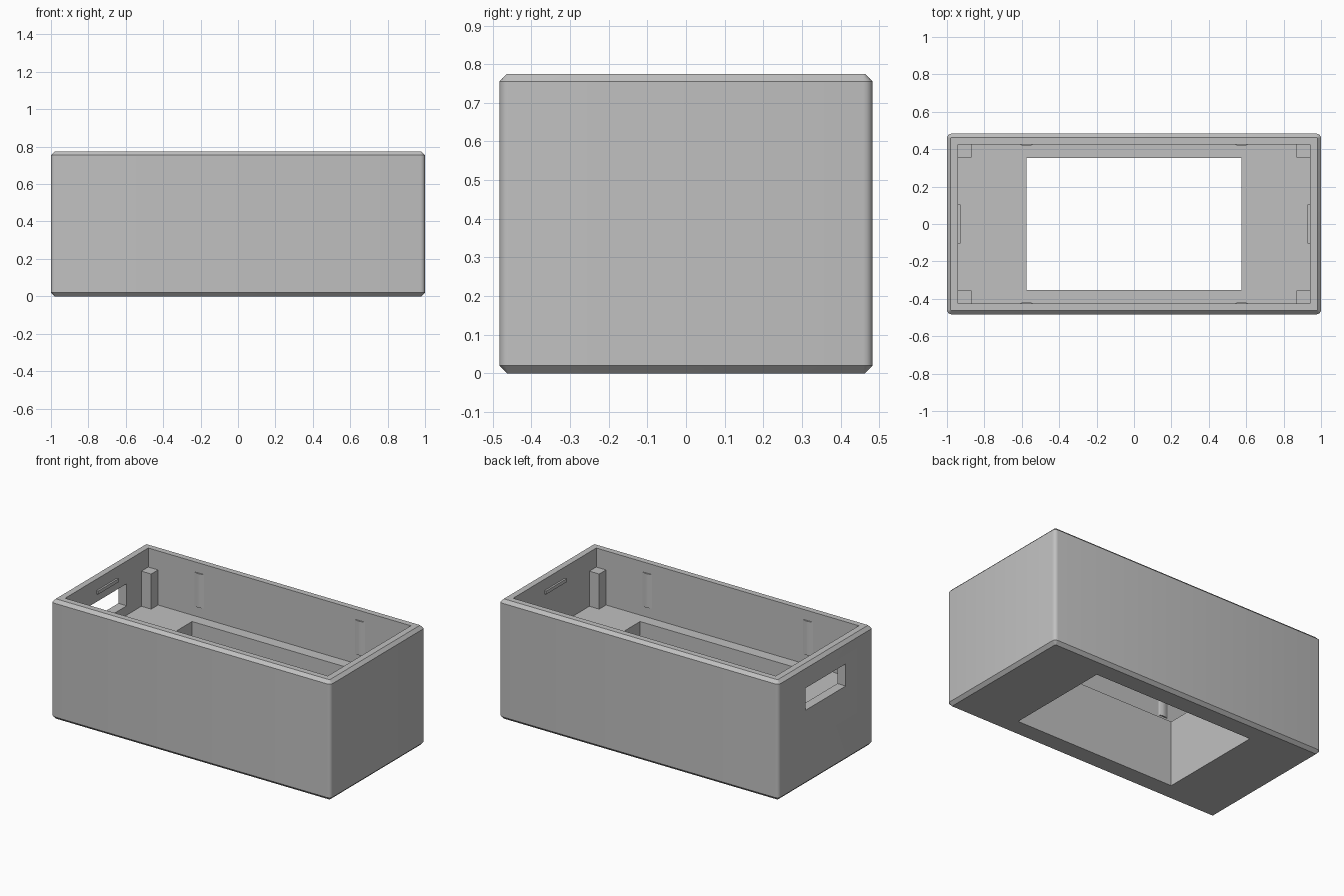
import bpy, bmesh, math
from mathutils import Vector

if "Cube" in bpy.data.objects:
    bpy.data.objects.remove(bpy.data.objects["Cube"])

HX, HY, H = 1.0, 0.483, 0.775      # outer half sizes and height
IX, IY = 0.94, 0.425               # inner half sizes
FLOOR = 0.425                      # top of the thick base
CHAMFER = 0.02

grey = bpy.data.materials.new("plain_grey")
grey.use_nodes = True
colour = (0.53, 0.53, 0.53, 1)
grey.diffuse_color = colour
grey.node_tree.nodes["Principled BSDF"].inputs["Base Color"].default_value = colour


def finish(name, bm):
    bmesh.ops.recalc_face_normals(bm, faces=bm.faces)
    mesh = bpy.data.meshes.new(name)
    bm.to_mesh(mesh)
    bm.free()
    mesh.materials.append(grey)
    ob = bpy.data.objects.new(name, mesh)
    bpy.context.collection.objects.link(ob)
    return ob


def box(name, low, high):
    bm = bmesh.new()
    bmesh.ops.create_cube(bm, size=1)
    low, high = Vector(low), Vector(high)
    for v in bm.verts:
        v.co = (low + high) / 2 + v.co * (high - low)
    return finish(name, bm)


def rounded_ring(bm, hx, hy, r, z, steps=4):
    ring = []
    for quarter, (sx, sy) in enumerate([(1, 1), (-1, 1), (-1, -1), (1, -1)]):
        for i in range(steps + 1):
            a = math.pi / 2 * (quarter + i / steps)
            ring.append(bm.verts.new((sx * (hx - r) + r * math.cos(a),
                                      sy * (hy - r) + r * math.sin(a), z)))
    return ring


def loft(name, rings, bm):
    for a, b in zip(rings, rings[1:]):
        for i in range(len(a)):
            j = (i + 1) % len(a)
            bm.faces.new((a[i], a[j], b[j], b[i]))
    bm.faces.new(rings[0][::-1])
    bm.faces.new(rings[-1])
    return finish(name, bm)


# Outer block with rounded uprights and chamfered rims
bm = bmesh.new()
levels = [(CHAMFER, 0), (0, CHAMFER), (0, H - CHAMFER), (CHAMFER, H)]
rings = [rounded_ring(bm, HX - d, HY - d, 0.024 - d, z) for d, z in levels]
crate = loft("crate_body", rings, bm)

# Upper cavity, base opening and the handle slot in one end
cutters = [
    box("cavity_cutter", (-IX, -IY, FLOOR), (IX, IY, 1)),
    box("base_cutter", (-0.575, -0.352, -0.1), (0.575, 0.352, 0.6)),
    box("handle_cutter", (-1.1, -0.205, 0.485), (-0.9, 0.205, 0.628)),
]
bpy.context.view_layer.objects.active = crate
for cutter in cutters:
    cutter.hide_render = True
    mod = crate.modifiers.new("cut", "BOOLEAN")
    mod.operation, mod.solver, mod.object = "DIFFERENCE", "EXACT", cutter
    bpy.ops.object.modifier_apply(modifier=mod.name)
    bpy.data.objects.remove(cutter)

# Smooth the rounded uprights only
bpy.ops.object.select_all(action="DESELECT")
crate.select_set(True)
bpy.ops.object.shade_smooth_by_angle(angle=math.radians(30))


# Shallow curved rib lying along the inner face of a long wall
def wall_rib(name, x, side):
    bm = bmesh.new()
    half, depth, steps = 0.035, 0.009, 8
    rings = []
    for z in (0.49, 0.71):
        ring = [bm.verts.new((x + s * half, side * (IY + 0.01), z)) for s in (1, -1)]
        for i in range(steps + 1):
            t = 2 * i / steps - 1
            ring.append(bm.verts.new((x + t * half, side * (IY - depth * (1 - t * t)), z)))
        rings.append(ring)
    return loft(name, rings, bm)


for sx, end in ((-1, "right"), (1, "left")):
    # Snap ridge on each end wall
    xs = sorted((sx * (IX + 0.01), sx * (IX - 0.012)))
    box(f"snap_ridge_{end}", (xs[0], -0.105, 0.68), (xs[1], 0.105, 0.702))
    for sy, face in ((-1, "front"), (1, "back")):
        # Corner posts and wall ribs
        xs = sorted((sx * (IX + 0.01), sx * 0.87))
        ys = sorted((sy * (IY + 0.01), sy * 0.355))
        box(f"corner_post_{face}_{end}", (xs[0], ys[0], FLOOR - 0.01), (xs[1], ys[1], 0.652))
        wall_rib(f"wall_rib_{face}_{end}", sx * 0.575, sy)
